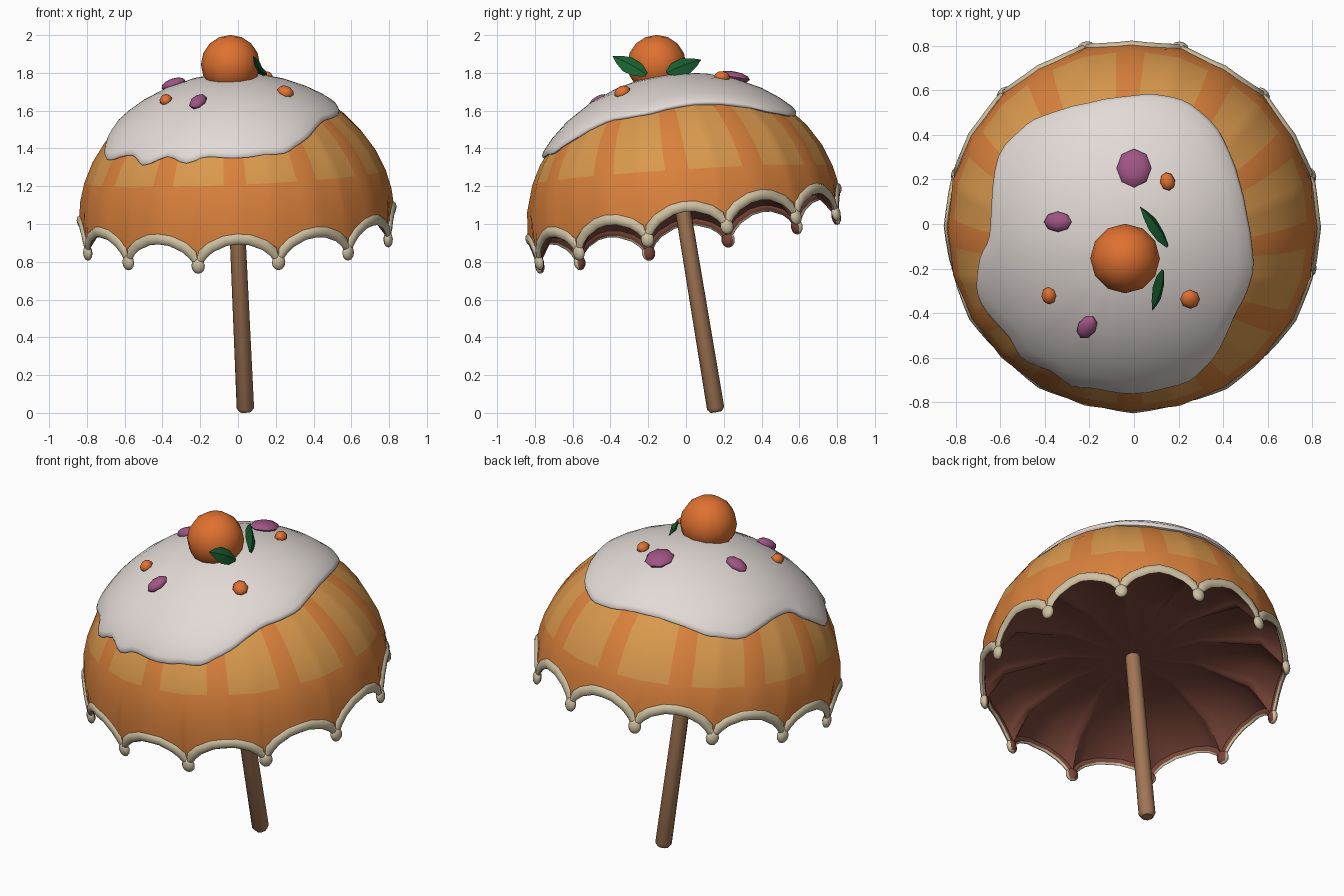
import bpy, bmesh, math
from mathutils import Vector, Matrix
from mathutils.bvhtree import BVHTree

if "Cube" in bpy.data.objects:
    bpy.data.objects.remove(bpy.data.objects["Cube"])

# Tilted umbrella frame: local z runs along the stick
AXIS = Vector((-0.045, -0.165, 1)).normalized()
M = Matrix.Translation((0.04, 0.16, 0.005)) @ Vector((0, 0, 1)).rotation_difference(AXIS).to_matrix().to_4x4()
MI = M.inverted()
A, B, HC = 0.835, 0.737, 1.05      # dome ellipse: radius, height, centre height


def mat(name, r, g, b):
    m = bpy.data.materials.new(name)
    m.diffuse_color = (r, g, b, 1)
    m.use_nodes = True
    m.node_tree.nodes["Principled BSDF"].inputs["Base Color"].default_value = m.diffuse_color
    return m


ORANGE = mat("cake_orange", 0.70, 0.22, 0.045)
PANEL = mat("light_orange", 0.70, 0.32, 0.075)
WHITE = mat("icing_white", 0.76, 0.70, 0.67)
CREAM = mat("cream_trim", 0.62, 0.53, 0.36)
RED = mat("lining_brown_red", 0.19, 0.06, 0.04)
WOOD = mat("stick_brown", 0.36, 0.18, 0.09)
FRUIT = mat("fruit_orange", 0.74, 0.165, 0.03)
PURPLE = mat("candy_purple", 0.35, 0.09, 0.23)
GREEN = mat("leaf_green", 0.010, 0.12, 0.03)


def make(name, bm, mats, angle=40):
    bmesh.ops.remove_doubles(bm, verts=bm.verts, dist=0.0004)
    me = bpy.data.meshes.new(name)
    bm.to_mesh(me)
    bm.free()
    for m in mats:
        me.materials.append(m)
    ob = bpy.data.objects.new(name, me)
    bpy.context.collection.objects.link(ob)
    bpy.ops.object.select_all(action='DESELECT')
    ob.select_set(True)
    bpy.context.view_layer.objects.active = ob
    bpy.ops.object.shade_smooth_by_angle(angle=math.radians(angle))
    return ob


def grid(rows, rule=lambda r, c: 0, wrap_rows=False):
    # skin of quads through closed rings of points
    bm = bmesh.new()
    vs = [[bm.verts.new(p) for p in row] for row in rows]
    n = len(rows[0])
    for r in range(len(rows) if wrap_rows else len(rows) - 1):
        s = (r + 1) % len(rows)
        for c in range(n):
            d = (c + 1) % n
            f = bm.faces.new((vs[r][c], vs[r][d], vs[s][d], vs[s][c]))
            f.material_index = rule(r, c)
    return bm


def loc(th, r, h):
    return M @ Vector((r * math.cos(th), r * math.sin(th), h))


def gon(th):
    # radius factor of the 24-sided outline
    t = math.radians(7.5)
    return math.cos(t) / math.cos(th % (2 * t) - t)


def radius(h):
    return A * math.sqrt(max(0, 1 - ((h - HC) / B) ** 2))


# Columns: 12 repeats of 30 degrees, each starting at a scallop tip
OFFS = [0, 2, 5, 10.5, 15, 19.5, 25, 28]
COLS = [(math.radians(15 + 30 * k + o), o) for k in range(12) for o in OFFS]


def edge(o):
    d = abs(o - 15) / 15
    return 0.935 + 0.13 * (1 - d * d) ** 0.65


# Dome canopy with lighter panels
N = 8
rows = [[] for _ in range(N + 3)]
for th, o in COLS:
    hb = 1.265 - 0.08 * math.sin(th)
    qb = math.asin((hb - HC) / B)
    hs = [edge(o), (edge(o) + hb) / 2]
    hs += [HC + B * math.sin(qb + (math.pi / 2 - qb) * i / N) for i in range(N + 1)]
    for row, h in zip(rows, hs):
        row.append(loc(th, radius(h) * gon(th), h))


def panel_rule(r, c):
    o = OFFS[c % 8]
    return int(r >= 2 and (o < 10.5 or o >= 19.5))


bm = grid(rows, panel_rule)
bm.normal_update()
TREE = BVHTree.FromBMesh(bm)
make("canopy", bm, [ORANGE, PANEL])

# Folded lining: steep near the rim, shallow towards the stick
lining = [[loc(th, 0, 1.11) for th, o in COLS],
          [loc(th, 0.38, 1.17) for th, o in COLS],
          [loc(th, 0.70, 1.10 + 0.35 * (edge(o) - 0.935)) for th, o in COLS],
          [loc(th, radius(edge(o)) * gon(th) - 0.006, edge(o)) for th, o in COLS]]
make("lining", grid(lining), [RED], 60)

# Scalloped flat trim, brown-red on its inner side
path = [(th, radius(edge(o)) * gon(th) - 0.002, edge(o)) for th, o in COLS]
tube = []
for j in range(8):
    a = 2 * math.pi * j / 8
    ring = []
    for i, (th, r, h) in enumerate(path):
        p, q = path[i - 1], path[(i + 1) % len(path)]
        tan = loc(*q) - loc(*p)
        out = loc(th, 1, 0) - loc(th, 0, 0)
        side = tan.cross(out).normalized()
        ring.append(loc(th, r, h) + 0.015 * out * math.cos(a) - 0.028 * side * math.sin(a))
    tube.append(ring)
make("scallop_trim", grid(tube, lambda r, c: int(r in (3, 4)), True), [CREAM, RED], 60)

# Bead on every scallop tip
bm = bmesh.new()
for k in range(12):
    th = math.radians(15 + 30 * k)
    bmesh.ops.create_uvsphere(bm, u_segments=10, v_segments=6, radius=1,
                              matrix=M @ Matrix.Rotation(th, 4, 'Z') @ Matrix.Translation((0.824, 0, 0.925))
                              @ Matrix.Diagonal((0.024, 0.037, 0.042, 1)))
for f in bm.faces:
    p = MI @ f.calc_center_median()
    f.material_index = int(math.hypot(p.x, p.y) < 0.815)
make("trim_beads", bm, [CREAM, RED], 60)

# Icing: edge traced from above, smoothed and dropped on the dome
OUT = [(0, .57), (.13, .57), (.25, .53), (.37, .42), (.45, .25), (.5, .05), (.53, -.17), (.5, -.3),
       (.44, -.42), (.38, -.55), (.3, -.65), (.2, -.71), (0, -.75), (-.15, -.73), (-.27, -.715),
       (-.37, -.65), (-.5, -.59), (-.55, -.5), (-.65, -.39), (-.695, -.28), (-.68, -.15), (-.64, -.05),
       (-.63, .1), (-.6, .3), (-.5, .42), (-.4, .48), (-.2, .54)]
cols = []
for i in range(len(OUT)):
    p0, p1, p2, p3 = (Vector(OUT[(i + k) % len(OUT)]) for k in (-1, 0, 1, 2))
    for t in (0, 1 / 3, 2 / 3):
        v = 0.5 * (2 * p1 + (p2 - p0) * t + (2 * p0 - 5 * p1 + 4 * p2 - p3) * t ** 2
                   + (3 * p1 - p0 - 3 * p2 + p3) * t ** 3)
        hit = TREE.ray_cast(Vector((v.x, v.y, 3)), Vector((0, 0, -1)))[0]
        if hit:
            p = MI @ hit
            cols.append((math.atan2(p.y, p.x), math.atan2((p.z - HC) / B, math.hypot(p.x, p.y) / A)))
cols.sort()
rows = []
for s, off in [(0.985, -0.012), (1.0, 0.004), (0.99, 0.014), (0.96, 0.02), (0.85, 0.021), (0.7, 0.021),
               (0.5, 0.021), (0.3, 0.021), (0.15, 0.021), (0, 0.021)]:
    row = []
    for th, qe in cols:
        q = math.pi / 2 + (qe - math.pi / 2) * s
        n = Vector((math.cos(q) / A, math.sin(q) / B)).normalized()
        row.append(loc(th, A * math.cos(q) + off * n.x, HC + B * math.sin(q) + off * n.y))
    rows.append(row)
bm = grid(rows)
bm.normal_update()
ICE = BVHTree.FromBMesh(bm)
make("icing", bm, [WHITE], 60)

# Stick
prof = [(0, 0), (0.03, 0), (0.046, 0.02), (0.041, 1.14), (0, 1.14)]
make("stick", grid([[loc(2 * math.pi * i / 8, r, h) for i in range(8)] for r, h in prof]), [WOOD], 50)

# Fruit on top
bm = bmesh.new()
bmesh.ops.create_uvsphere(bm, u_segments=12, v_segments=8, radius=0.156,
                          matrix=Matrix.Translation((-0.04, -0.155, 1.845)))
make("top_fruit", bm, [FRUIT], 50)


# Leaves: pointed lens shapes
def leaf(name, base, tip, facing):
    base, tip = Vector(base), Vector(tip)
    d = tip - base
    w = d.cross(Vector(facing)).normalized()
    n = w.cross(d).normalized()
    rows = []
    for t, hw in [(0, 0.012), (0.25, 0.042), (0.55, 0.048), (0.8, 0.027), (1, 0)]:
        c = base + d * t
        rows.append([c + w * hw, c + n * hw * 0.35, c - w * hw, c - n * hw * 0.35])
    bm = grid(rows)
    bmesh.ops.recalc_face_normals(bm, faces=bm.faces)
    make(name, bm, [GREEN], 30)


leaf("back_leaf", (0.15, -0.10, 1.80), (0.025, 0.08, 1.87), (1, 0.4, 0.65))
leaf("front_leaf", (0.13, -0.21, 1.79), (0.08, -0.39, 1.89), (1, -0.2, 0.65))


# Candies lying on the icing: x, y, half length, half width, turn
def candy(name, x, y, a, b, turn, m):
    p, n = ICE.ray_cast(Vector((x, y, 3)), Vector((0, 0, -1)))[:2]
    n = n if n.z > 0 else -n
    R = Vector((0, 0, 1)).rotation_difference(n).to_matrix().to_4x4()
    bm = bmesh.new()
    bmesh.ops.create_uvsphere(bm, u_segments=8, v_segments=6, radius=1,
                              matrix=Matrix.Translation(p + n * 0.006) @ R
                              @ Matrix.Rotation(math.radians(turn), 4, 'Z')
                              @ Matrix.Diagonal((a, b, 0.03, 1)))
    make(name, bm, [m], 50)


candy("purple_candy_back", 0.0, 0.25, 0.088, 0.078, 90, PURPLE)
candy("purple_candy_left", -0.34, 0.01, 0.066, 0.046, 0, PURPLE)
candy("purple_candy_front", -0.21, -0.46, 0.064, 0.042, 60, PURPLE)
candy("orange_candy_back", 0.15, 0.19, 0.042, 0.034, 100, FRUIT)
candy("orange_candy_left", -0.38, -0.32, 0.04, 0.034, 90, FRUIT)
candy("orange_candy_right", 0.25, -0.335, 0.047, 0.043, -45, FRUIT)
